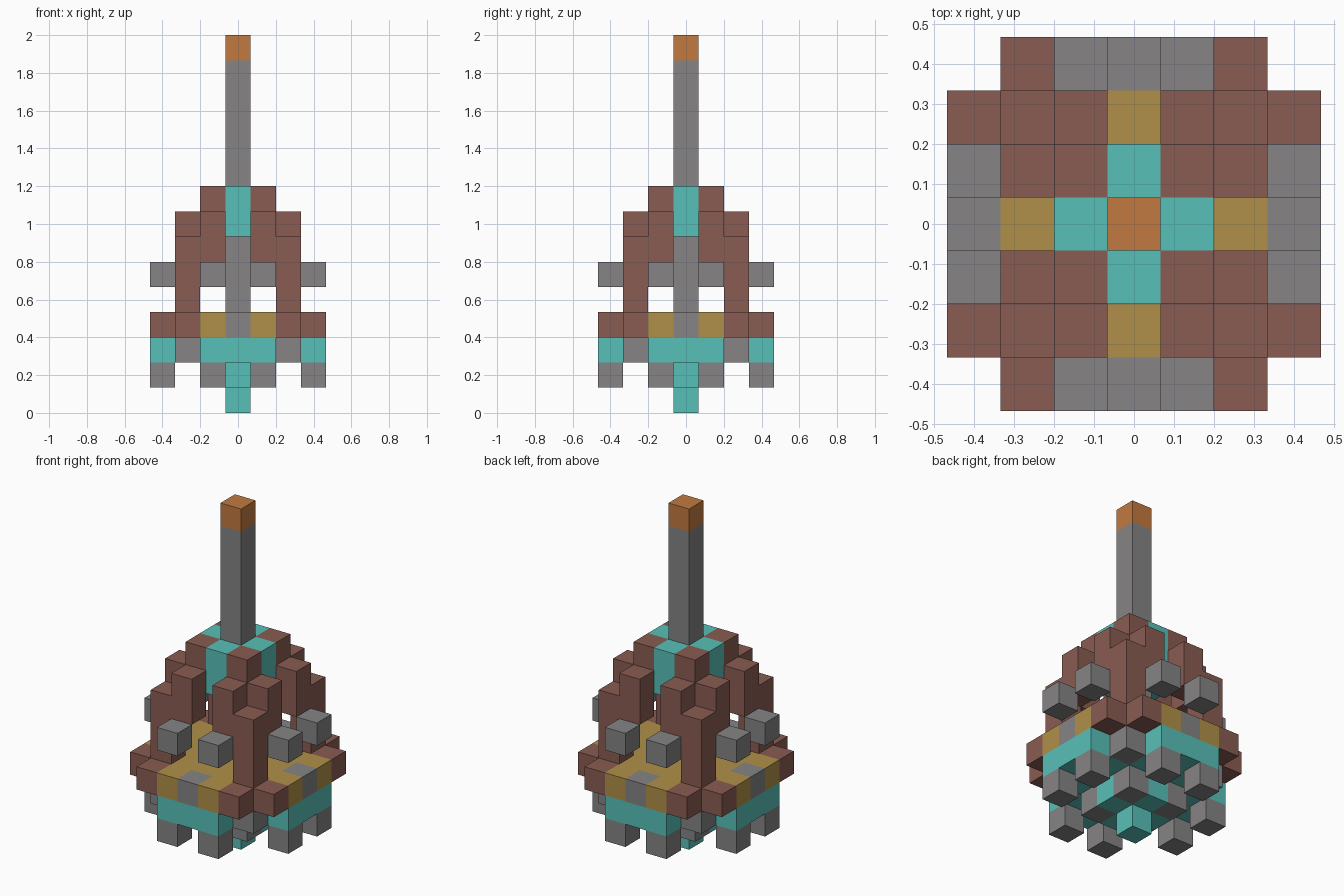
import bpy
import bmesh
from mathutils import Vector

default = bpy.data.objects.get("Cube")
if default:
    bpy.data.objects.remove(default, do_unlink=True)

U = 2 / 15  # edge of one block


def material(name, rgb):
    m = bpy.data.materials.new(name)
    m.use_nodes = True
    m.diffuse_color = (*rgb, 1)
    bsdf = m.node_tree.nodes["Principled BSDF"]
    bsdf.inputs["Base Color"].default_value = (*rgb, 1)
    bsdf.inputs["Roughness"].default_value = 0.9
    return m


BROWN = material("rust brown", (0.25, 0.107, 0.084))
TEAL = material("teal", (0.098, 0.527, 0.479))
GOLD = material("ochre", (0.434, 0.279, 0.065))
GRAY = material("stone gray", (0.238, 0.231, 0.231))
ORANGE = material("orange", (0.539, 0.195, 0.051))

cells = {}  # block position -> part name
parts = {}  # part name -> material


def fill(part, mat, xs, ys, zs):
    """Fill a block range, repeated on all four sides; later parts replace earlier."""
    parts[part] = mat
    for x in range(xs[0], xs[1] + 1):
        for y in range(ys[0], ys[1] + 1):
            for z in range(zs[0], zs[1] + 1):
                for a, b in ((x, y), (y, x)):
                    for sx in (1, -1):
                        for sy in (1, -1):
                            cells[a * sx, b * sy, z] = part


# Underside: nozzle, small core and hanging feet
fill("nozzle", TEAL, (0, 0), (0, 0), (0, 0))
fill("lower_core", TEAL, (0, 1), (0, 1), (1, 1))
fill("lower_core_corners", GRAY, (1, 1), (1, 1), (1, 1))
fill("feet", GRAY, (3, 3), (1, 1), (1, 1))

# Hull band with its corner blocks
fill("hull_band", TEAL, (0, 3), (0, 1), (2, 2))
fill("hull_corners", GRAY, (2, 2), (2, 2), (2, 2))

# Deck with brown corners and a gray block mid-side
fill("deck", GOLD, (0, 3), (0, 2), (3, 3))
fill("deck_corners", BROWN, (2, 3), (2, 2), (3, 3))
fill("deck_side_blocks", GRAY, (3, 3), (0, 0), (3, 3))

# Corner pillars and the braces stepping in to the crown
fill("corner_pillars", BROWN, (2, 2), (2, 2), (4, 6))
fill("pillar_braces", BROWN, (2, 2), (1, 1), (6, 7))
fill("floating_side_blocks", GRAY, (3, 3), (1, 1), (5, 5))

# Crown, mast and tip
fill("crown", TEAL, (0, 1), (0, 1), (7, 8))
fill("crown_corners", BROWN, (1, 1), (1, 1), (7, 8))
fill("inner_mast", GRAY, (0, 0), (0, 0), (4, 6))
fill("mast", GRAY, (0, 0), (0, 0), (9, 13))
fill("mast_tip", ORANGE, (0, 0), (0, 0), (14, 14))


def build(part, mat):
    """Mesh the exposed block faces of one part."""
    bm = bmesh.new()
    for cell in [c for c, p in cells.items() if p == part]:
        centre = Vector(cell) + Vector((0, 0, 0.5))
        for axis in range(3):
            for sign in (1, -1):
                n = Vector((0, 0, 0))
                n[axis] = sign
                if tuple(int(c + d) for c, d in zip(cell, n)) in cells:
                    continue
                s = Vector((0, 0, 0))
                s[(axis + 1) % 3] = 0.5
                t = n.cross(s)
                mid = centre + n / 2
                bm.faces.new([bm.verts.new((mid + o) * U)
                              for o in (-s - t, s - t, s + t, t - s)])
    bmesh.ops.remove_doubles(bm, verts=bm.verts[:], dist=U / 100)
    mesh = bpy.data.meshes.new(part)
    bm.to_mesh(mesh)
    bm.free()
    mesh.materials.append(mat)
    bpy.context.collection.objects.link(bpy.data.objects.new(part, mesh))


for part, mat in parts.items():
    build(part, mat)
